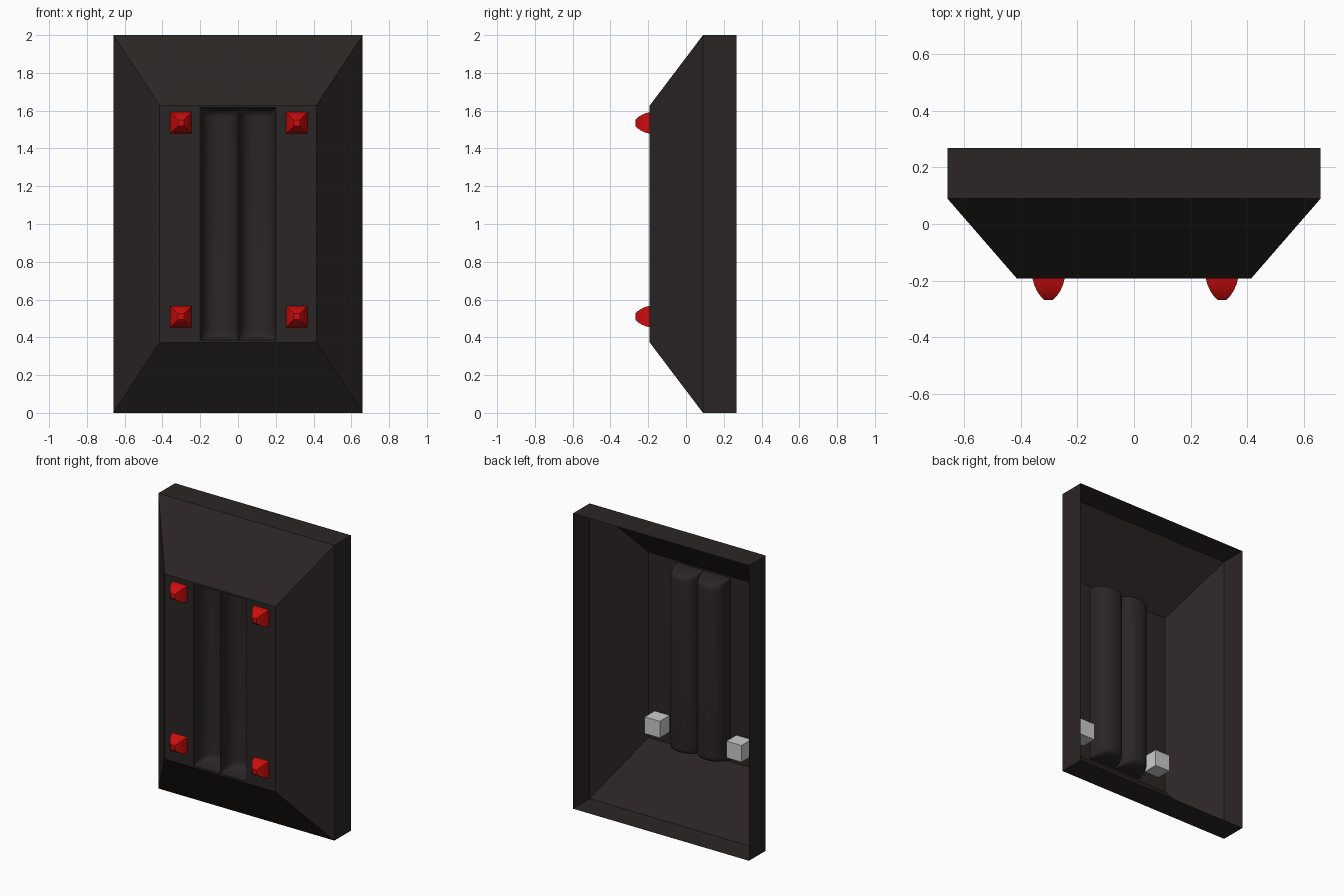
import bpy
from math import sin, cos, pi, radians

if "Cube" in bpy.data.objects:
    bpy.data.objects.remove(bpy.data.objects["Cube"])


def material(name, rgb):
    m = bpy.data.materials.new(name)
    m.diffuse_color = (*rgb, 1)
    m.use_nodes = True
    m.node_tree.nodes["Principled BSDF"].inputs["Base Color"].default_value = m.diffuse_color
    return m


DARK = material("dark_plastic", (0.024, 0.019, 0.018))
RED = material("red", (0.6, 0.004, 0.004))


def make(name, verts, faces, mat=None, smooth=None):
    me = bpy.data.meshes.new(name)
    me.from_pydata(verts, [], faces)
    me.update()
    ob = bpy.data.objects.new(name, me)
    bpy.context.collection.objects.link(ob)
    if mat:
        me.materials.append(mat)
    if smooth:
        bpy.ops.object.select_all(action='DESELECT')
        ob.select_set(True)
        bpy.context.view_layer.objects.active = ob
        bpy.ops.object.shade_smooth_by_angle(angle=radians(smooth))
    return ob


def rings(name, sections, cx, cz, cap, mat, smooth=None):
    """Rectangular sections (half width, half height, y) joined back to front."""
    verts, faces = [], []
    for w, h, y in sections:
        verts += [(cx + sx * w, y, cz + sz * h)
                  for sx, sz in ((-1, -1), (1, -1), (1, 1), (-1, 1))]
    for r in range(len(sections) - 1):
        for i in range(4):
            a, b = r * 4 + i, r * 4 + (i + 1) % 4
            faces.append((a, b, b + 4, a + 4))
    if cap:
        n = len(verts)
        faces.append((n - 4, n - 3, n - 2, n - 1))
    return make(name, verts, faces, mat, smooth)


FRONT = -0.192

# Open-backed housing: straight rim and sloping frame
rings("housing", [(0.66, 1.0, 0.268), (0.66, 1.0, 0.09), (0.415, 0.6275, FRONT)],
      0, 1.0, False, DARK)

# Front panel with two rounded vertical grooves
P, DEPTH, HALF, END, N = 2.6, 0.136, 0.1, 0.05, 20


def power(v):
    return max(v, 0.0) ** (2 / P)


cols = [(-0.415, 0.0)]
for k, cx in enumerate((-0.1, 0.1)):
    for i in range(k, N + 1):
        t = pi * i / N
        side = -1 if t < pi / 2 else 1
        cols.append((cx + side * HALF * power(abs(cos(t))), power(sin(t))))
cols.append((0.415, 0.0))

Z0, Z1, M = 0.385, 1.617, 8
ends = [(END * (1 - power(cos(pi / 2 * j / M))), power(sin(pi / 2 * j / M)))
        for j in range(M + 1)]
rows = [(0.3725, 0.0)] + [(Z0 + d, f) for d, f in ends]
rows += [(Z1 - d, f) for d, f in reversed(ends)] + [(1.6275, 0.0)]

verts = [(x, FRONT + DEPTH * fx * fz, z) for z, fz in rows for x, fx in cols]
nc = len(cols)
faces = [(r * nc + c, r * nc + c + 1, (r + 1) * nc + c + 1, (r + 1) * nc + c)
         for r in range(len(rows) - 1) for c in range(nc - 1)]
make("grooved_panel", verts, faces, DARK, 40)

# Four red studs, with grey blocks behind the lower pair
STUD = [(0.057, FRONT), (0.051, -0.215), (0.041, -0.237), (0.028, -0.256), (0.016, -0.268)]
for side, cx in (("left", -0.302), ("right", 0.311)):
    for level, cz in (("lower", 0.51), ("upper", 1.535)):
        rings(f"{level}_{side}_stud", [(w, w, y) for w, y in STUD], cx, cz, True, RED, 35)
    bpy.ops.mesh.primitive_cube_add(size=1, location=(cx, -0.135, 0.51))
    block = bpy.context.object
    block.name = f"{side}_rear_block"
    block.scale = (0.113, 0.105, 0.113)
